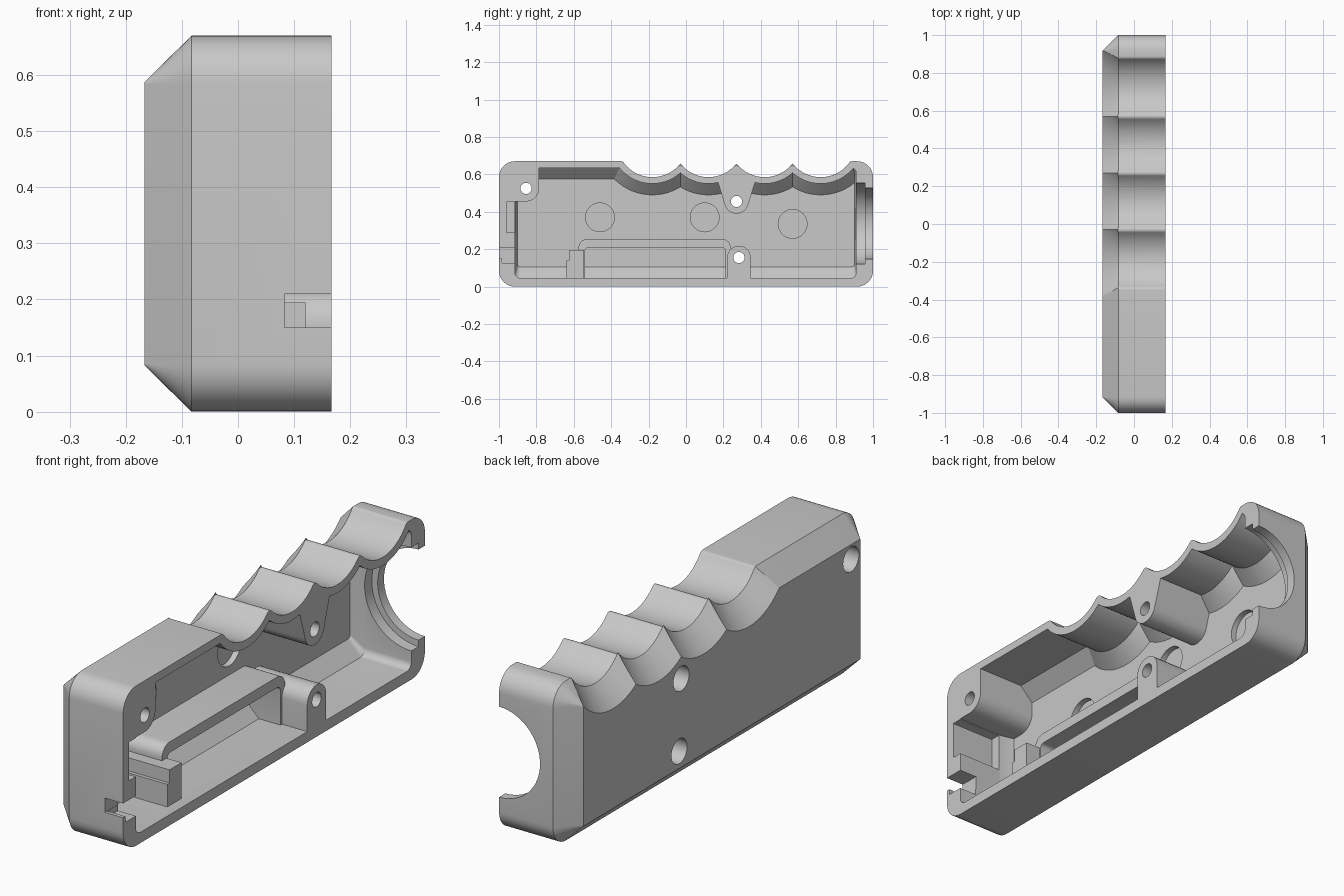
import bpy, bmesh
from math import sin, cos, radians, degrees, atan2, sqrt

if "Cube" in bpy.data.objects:
    bpy.data.objects.remove(bpy.data.objects["Cube"])

mat = bpy.data.materials.new("light grey plastic")
mat.use_nodes = True
GREY = (0.58, 0.58, 0.58, 1)
mat.diffuse_color = GREY
mat.node_tree.nodes["Principled BSDF"].inputs["Base Color"].default_value = GREY


def arc(cy, cz, r, a0, a1, n=8):
    angles = [radians(a0 + (a1 - a0) * i / n) for i in range(n + 1)]
    return [(cy + r * cos(a), cz + r * sin(a)) for a in angles]


def circle(cy, cz, r, n=64):
    return arc(cy, cz, r, 0, 360, n)[:-1]


def rounded(y0, y1, z0, z1, r):
    return (arc(y1 - r, z1 - r, r, 0, 90) + arc(y0 + r, z1 - r, r, 90, 180)
            + arc(y0 + r, z0 + r, r, 180, 270) + arc(y1 - r, z0 + r, r, 270, 360))


def loft(name, rings, axis="x"):
    """Closed solid through (position, outline) rings along an axis."""
    bm = bmesh.new()
    loops = []
    for p, pts in rings:
        loops.append([bm.verts.new((p, a, b) if axis == "x" else (a, p, b)) for a, b in pts])
    for l0, l1 in zip(loops, loops[1:]):
        for i in range(len(l0)):
            j = (i + 1) % len(l0)
            bm.faces.new((l0[i], l0[j], l1[j], l1[i]))
    bm.faces.new(loops[0])
    bm.faces.new(loops[-1])
    bmesh.ops.recalc_face_normals(bm, faces=bm.faces)
    me = bpy.data.meshes.new(name)
    bm.to_mesh(me)
    bm.free()
    me.materials.append(mat)
    ob = bpy.data.objects.new(name, me)
    bpy.context.collection.objects.link(ob)
    return ob


def prism(name, pts, p0, p1, axis="x"):
    return loft(name, [(p0, pts), (p1, pts)], axis)


def cut(target, tool):
    tool.hide_render = True
    mod = target.modifiers.new("cut", "BOOLEAN")
    mod.operation, mod.solver, mod.object = "DIFFERENCE", "EXACT", tool
    bpy.context.view_layer.objects.active = target
    bpy.ops.object.modifier_apply(modifier=mod.name)
    bpy.data.objects.remove(tool)


def box(y0, y1, z0, z1):
    return [(y0, z0), (y1, z0), (y1, z1), (y0, z1)]


HALF, CH, TOP = 0.167, 0.083, 0.67      # half width, chamfer, height
R, CZ, CREST = 0.19, 0.775, 0.02        # finger groove radius, centre height, crest rounding
GROOVES = [-0.18, 0.12, 0.42, 0.72]
PITCH = 0.3

# Outer block, chamfered on its closed side
shell = loft("half_shell", [
    (-HALF, rounded(-1 + CH, 1 - CH, CH, TOP - CH, 0.003)),
    (-CH, rounded(-1, 1, 0, TOP, 0.085)),
    (HALF, rounded(-1, 1, 0, TOP, 0.085))])

# Finger grooves with rounded crests
mid_z = CZ - sqrt((R + CREST) ** 2 - (PITCH / 2) ** 2)
end_z = TOP - CREST
end_d = sqrt((R + CREST) ** 2 - (CZ - end_z) ** 2)
a_mid = degrees(atan2(CZ - mid_z, PITCH / 2))
a_end = degrees(atan2(CZ - end_z, end_d))
first, last = GROOVES[0], GROOVES[-1]
path = [(first - end_d, 0.9)] + arc(first - end_d, end_z, CREST, 90, a_end)
for g in GROOVES:
    a_in = a_end if g == first else a_mid
    a_out = a_end if g == last else a_mid
    path += arc(g, CZ, R, 180 + a_in, 360 - a_out, 20)[1:-1]
    if g != last:
        path += arc(g + PITCH / 2, mid_z, CREST, 180 - a_mid, a_mid)
path += arc(last + end_d, end_z, CREST, 180 - a_end, 90) + [(last + end_d, 0.9)]
cut(shell, prism("groove_cutter", path, -CH - 0.0005, 0.3))
for g in GROOVES:
    cut(shell, loft("groove_flare", [(-0.06, circle(g, CZ, R - 0.023)),
                                     (-0.2, circle(g, CZ, R + 0.117))]))

# Cavity volume following the outside
FLOOR, BEND = -0.11, -0.05
cavity = loft("cavity", [
    (FLOOR, rounded(-0.9, 0.9, 0.105, 0.575, 0.015)),
    (BEND, rounded(-0.915, 0.91, 0.045, 0.635, 0.03)),
    (0.3, rounded(-0.915, 0.91, 0.045, 0.635, 0.03))])
for g in GROOVES:
    cut(cavity, loft("inner_groove", [(0.4, circle(g, CZ, R + 0.035)),
                                      (BEND, circle(g, CZ, R + 0.035)),
                                      (-0.15, circle(g, CZ, R + 0.135))]))

# Screw bosses stand in the cavity up to the rim
SCREWS = [(-0.855, 0.525), (0.27, 0.455), (0.283, 0.155)]
bosses = [
    [(-1.05, 0.455)] + arc(*SCREWS[0], 0.07, -90, 0) + [(-0.785, 0.75), (-1.05, 0.75)],
    [(0.17, 0.75), (0.17, 0.56)] + arc(*SCREWS[1], 0.065, 195, 345, 14)
    + [(0.37, 0.56), (0.37, 0.75)],
    [(0.22, -0.05)] + arc(*SCREWS[2], 0.063, 180, 0, 14) + [(0.345, -0.05)]]
for b in bosses:
    cut(cavity, prism("boss", b, -0.2, 0.4))

# Raised frame around the lower tray, and the cable block beside it
frame = ([(-0.575, -0.05)] + arc(-0.525, 0.205, 0.05, 180, 90)
         + arc(0.19, 0.205, 0.05, 90, 0) + [(0.24, -0.05), (0.21, -0.05)]
         + arc(0.19, 0.19, 0.02, 0, 90, 4) + arc(-0.52, 0.19, 0.02, 90, 180, 4)
         + [(-0.54, -0.05)])
cut(cavity, prism("tray_frame", frame, -0.2, 0.05))
block = [(-0.64, -0.05), (-0.64, 0.14), (-0.625, 0.14), (-0.625, 0.195),
         (-0.545, 0.195), (-0.545, -0.05)]
cut(cavity, prism("cable_block", block, -0.2, 0.12))
cut(shell, cavity)

# Screw holes with wide counterbores from the closed side
for y, z in SCREWS:
    cut(shell, prism("screw_hole", circle(y, z, 0.03, 32), -0.3, 0.3))
    cut(shell, prism("counterbore", circle(y, z, 0.052, 32), -0.3, 0))

# Round pockets in the floor
for y, z in [(-0.46, 0.37), (0.1, 0.37), (0.57, 0.335)]:
    cut(shell, prism("floor_pocket", circle(y, z, 0.077, 40), -0.135, -0.06))

# Half-round opening in the back end, with an inner seat
cut(shell, prism("end_opening", circle(HALF, 0.337, 0.19), 0.85, 1.1, "y"))
cut(shell, prism("end_seat", circle(HALF, 0.337, 0.217), 0.86, 0.958, "y"))

# Cable slot and side recess in the front end
cut(shell, prism("cable_slot", box(-1.1, -0.88, 0.15, 0.21), CH, 0.3))
cut(shell, prism("cable_seat", box(-0.985, -0.88, 0.125, 0.18), CH + 0.001, 0.3))
cut(shell, prism("side_recess", box(-0.96, -0.88, 0.29, 0.452), -0.04, 0.3))

bpy.ops.object.select_all(action="DESELECT")
shell.select_set(True)
bpy.context.view_layer.objects.active = shell
bpy.ops.object.shade_smooth_by_angle(angle=radians(25))
